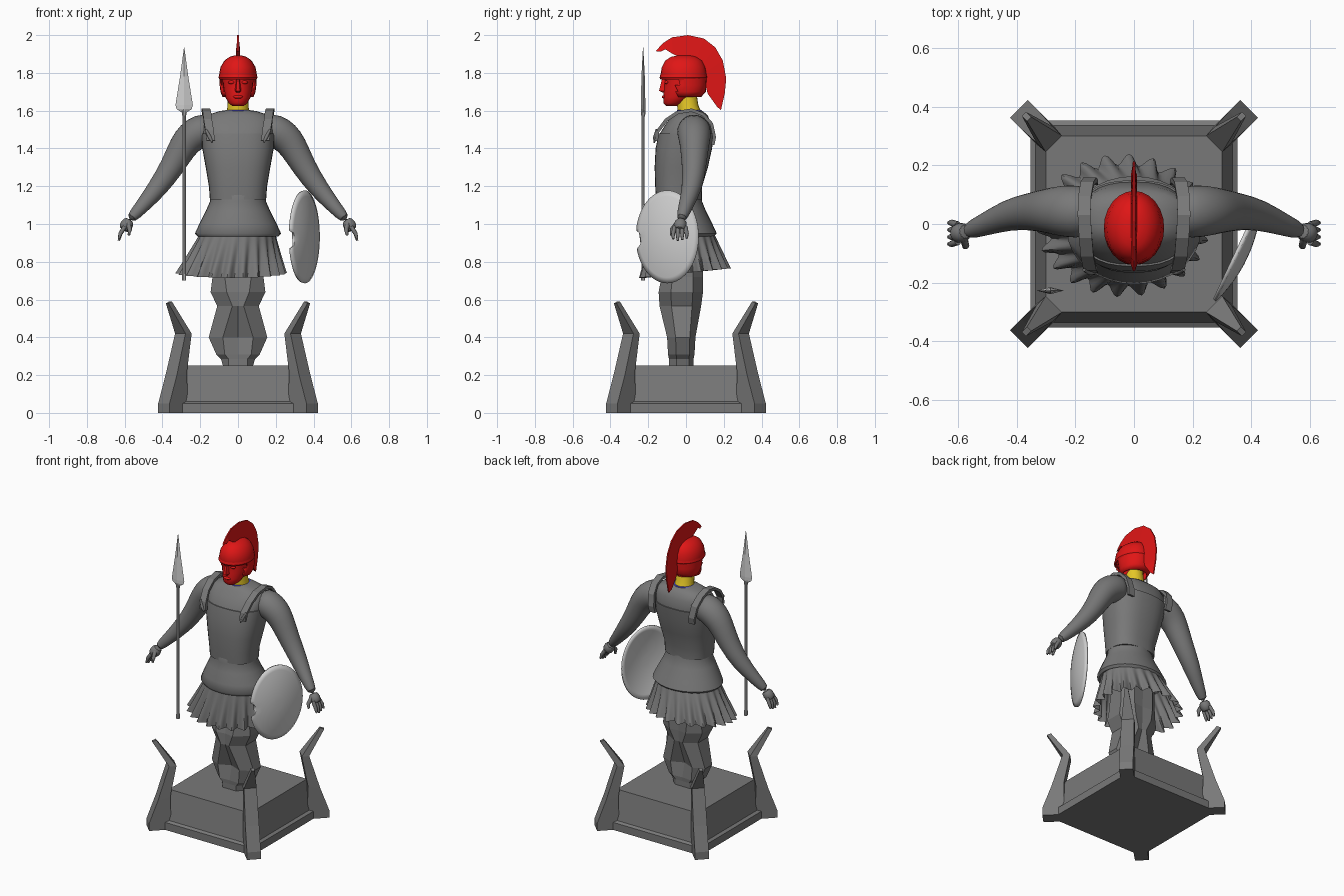
import bpy, bmesh, math
from mathutils import Vector

cube = bpy.data.objects.get("Cube")
if cube:
    bpy.data.objects.remove(cube, do_unlink=True)


def material(name, r, g, b):
    m = bpy.data.materials.new(name)
    m.use_nodes = True
    m.diffuse_color = (r, g, b, 1)
    m.node_tree.nodes["Principled BSDF"].inputs["Base Color"].default_value = (r, g, b, 1)
    return m


STONE = material("stone grey", 0.19, 0.19, 0.19)
STEEL = material("pale steel", 0.62, 0.62, 0.62)
RED = material("helmet red", 0.75, 0.008, 0.008)
GOLD = material("neck yellow", 0.8, 0.58, 0.02)
BLUE = material("collar blue", 0.08, 0.08, 0.7)


def finish(name, bm, mat, smooth=None, subsurf=0):
    bmesh.ops.recalc_face_normals(bm, faces=bm.faces)
    me = bpy.data.meshes.new(name)
    bm.to_mesh(me)
    bm.free()
    me.materials.append(mat)
    ob = bpy.data.objects.new(name, me)
    bpy.context.collection.objects.link(ob)
    if smooth:
        bpy.ops.object.select_all(action="DESELECT")
        ob.select_set(True)
        bpy.context.view_layer.objects.active = ob
        bpy.ops.object.shade_smooth_by_angle(angle=math.radians(smooth))
    if subsurf:
        ob.modifiers.new("round", "SUBSURF").levels = subsurf
        ob.modifiers["round"].render_levels = subsurf
    return ob


def loft(name, rings, mat, smooth=None, caps=True, subsurf=0, drop=None):
    """Skin a list of closed rings; drop(center) removes faces."""
    bm = bmesh.new()
    rows = [[bm.verts.new(p) for p in ring] for ring in rings]
    n = len(rows[0])
    for a, b in zip(rows, rows[1:]):
        for i in range(n):
            j = (i + 1) % n
            bm.faces.new((a[i], a[j], b[j], b[i]))
    if caps:
        bm.faces.new(rows[0])
        bm.faces.new(rows[-1])
    if drop:
        bad = [f for f in bm.faces if drop(f.calc_center_median())]
        bmesh.ops.delete(bm, geom=bad, context="FACES")
    return finish(name, bm, mat, smooth, subsurf)


def oval(z, rx, front, back, n=32, power=2.0, grow=0.0):
    """Horizontal superellipse ring from y=front to y=back."""
    cy, ry, ring = (front + back) / 2, (back - front) / 2 + grow, []
    for i in range(n):
        a = math.tau * i / n
        c, s = math.cos(a), math.sin(a)
        ring.append(((rx + grow) * math.copysign(abs(c) ** (2 / power), c),
                     cy + ry * math.copysign(abs(s) ** (2 / power), s), z))
    return ring


def tube(name, pts, radii, mat, n=12, smooth=60, subsurf=0):
    pts, rings = [Vector(p) for p in pts], []
    for i, p in enumerate(pts):
        d = pts[min(i + 1, len(pts) - 1)] - pts[max(i - 1, 0)]
        q = d.to_track_quat("Z", "Y")
        rings.append([p + q @ Vector((math.cos(math.tau * k / n), math.sin(math.tau * k / n), 0)) * radii[i]
                      for k in range(n)])
    return loft(name, rings, mat, smooth, subsurf=subsurf)


def ball(name, center, size, mat):
    bm = bmesh.new()
    bmesh.ops.create_uvsphere(bm, u_segments=16, v_segments=10, radius=1)
    bmesh.ops.scale(bm, vec=size, verts=bm.verts)
    bmesh.ops.translate(bm, vec=center, verts=bm.verts)
    return finish(name, bm, mat, 60)


# Plinth
def square(h, z):
    return [(-h, -h, z), (h, -h, z), (h, h, z), (-h, h, z)]


loft("plinth", [square(*p) for p in ((.353, 0), (.353, .05), (.335, .06), (.3, .25))], STONE)

# Curved corner horns: height and radius of inner and outer edge, then width
HORN = [(0, .42, 0, .555, .085), (.05, .42, .05, .555, .085), (.22, .424, .2, .5, .085),
        (.42, .386, .42, .432, .078), (.59, .505, .58, .53, .02)]
for sx, sy, label in ((1, 1, "back_left"), (-1, 1, "back_right"), (1, -1, "front_left"), (-1, -1, "front_right")):
    d, t = Vector((sx, sy, 0)).normalized(), Vector((-sy, sx, 0)).normalized()
    rings = []
    for zi, ri, zo, ro, w in HORN:
        a, b = d * ri + Vector((0, 0, zi)), d * ro + Vector((0, 0, zo))
        rings.append([a - t * w / 2, a + t * w / 2, b + t * w / 2, b - t * w / 2])
    loft("horn_" + label, rings, STONE)

# Faceted legs block with a groove down the middle
LEGS = [(.25, .08, .05, -.09, .04, 0), (.285, .09, .05, -.09, .04, 0), (.31, .115, .07, -.095, .045, .005),
        (.4, .155, .08, -.1, .05, .035), (.565, .11, .03, -.14, .08, .005), (.64, .145, .06, -.145, .09, .01),
        (.72, .135, .07, -.13, .09, .01), (.93, .13, .07, -.11, .09, 0)]
rings = []
for z, w, a, f, b, g in LEGS:
    half = [(a, f), (w, f * .55), (w, b * .4), (a, b)]
    rings.append([(0, f + g, z)] + [(x, y, z) for x, y in half] + [(0, b - g, z)]
                 + [(-x, y, z) for x, y in reversed(half)])
loft("legs", rings, STONE)

# Pleated skirt, swung a little to its right
rings = []
for k in range(6):
    t, ring = k / 5, []
    for i in range(176):
        a = math.tau * i / 176
        w = 1 + .085 * t * math.sin(22 * a)
        ring.append((-.037 * t + (.195 + .078 * t) * w * math.cos(a),
                     -.02 + .015 * t + (.165 + .06 * t) * w * math.sin(a),
                     .96 - t * (.22 - .025 * math.sin(a))))
    rings.append(ring)
loft("skirt", rings, STONE, 50, caps=False)

# Flared tunic and waist roll
loft("tunic", [oval(*p) for p in ((.95, .19, -.17, .13), (.935, .215, -.195, .15), (.95, .228, -.205, .163),
                                  (1.0, .205, -.195, .14), (1.07, .17, -.175, .105), (1.12, .148, -.16, .085),
                                  (1.15, .15, -.162, .083), (1.165, .143, -.155, .08))], STONE, 60)

# Chest and shoulders, with the armour shell over it
CHEST = [(1.13, .143, -.153, .077), (1.2, .148, -.157, .08), (1.3, .165, -.16, .11), (1.4, .183, -.155, .132),
         (1.48, .188, -.138, .143)]
TOP = [(1.54, .19, -.1, .13), (1.575, .165, -.07, .115), (1.597, .1, -.05, .09), (1.605, .05, -.03, .06)]
loft("chest", [oval(*p, power=2.5) for p in CHEST + TOP], STONE, 60)
loft("cuirass", [oval(*p, power=2.5, grow=.006) for p in CHEST], STONE, 60)

ARM = [(.13, .04, 1.5), (.2, .042, 1.495), (.25, .045, 1.46), (.29, .045, 1.415), (.35, .043, 1.3),
       (.425, .033, 1.19), (.515, -.005, 1.085), (.575, -.027, 1.02)]
ARM_R = [.085, .092, .088, .078, .065, .055, .037, .029]
STRAP = [(.145, -.158, 1.44), (.15, -.15, 1.49), (.16, -.105, 1.55), (.165, -.045, 1.59), (.17, .03, 1.603),
         (.168, .09, 1.58), (.16, .135, 1.53), (.15, .15, 1.46), (.145, .142, 1.42)]
for s, side in ((1, "left"), (-1, "right")):
    def flip(p):
        return (s * p[0], p[1], p[2])

    tube(side + "_arm", [flip(p) for p in ARM], ARM_R, STONE, 16, subsurf=1)

    # Shoulder strap: flat band over the shoulder
    rings = []
    for i, p in enumerate(STRAP):
        d = (Vector(STRAP[min(i + 1, len(STRAP) - 1)]) - Vector(STRAP[max(i - 1, 0)])).normalized()
        across = Vector((1, 0, 0))
        out = across.cross(d) * .009
        across = across * .022
        rings.append([flip(Vector(p) + v) for v in (-across - out, across - out, across + out, -across + out)])
    loft(side + "_strap", rings, STONE)
    tube(side + "_strap_tie", [flip(p) for p in ((.17, -.155, 1.5), (.15, -.165, 1.46), (.135, -.168, 1.43))],
         [.006, .01, .004], STONE, 8)

    # Hand
    tube(side + "_palm", [flip(p) for p in ((.57, -.025, 1.025), (.59, -.03, .995), (.61, -.035, .965))],
         [.028, .038, .03], STONE, 12, subsurf=1)
    for k in range(4):
        y = -.068 + .024 * k
        tip = .91 + .008 * abs(k - 1.3)
        tube(f"{side}_finger_{k + 1}", [flip(p) for p in ((.6, -.03 + (y + .03) * .8, .985), (.622, y, .95),
                                                         (.631, y, tip))], [.012, .011, .006], STONE, 8)
    tube(side + "_thumb", [flip(p) for p in ((.58, -.05, 1.0), (.573, -.075, .97), (.578, -.078, .94))],
         [.014, .012, .007], STONE, 8)

# Neck and collar
tube("neck", [(0, .02, 1.575), (0, .01, 1.62), (0, 0, 1.7)], [.064, .056, .054], GOLD, 20)
loft("collar", [oval(1.572, .075, -.058, .092, 20), oval(1.602, .067, -.048, .083, 20),
                oval(1.606, .05, -.03, .07, 20)], BLUE, caps=False)

# Face
loft("face", [oval(*p, 20) for p in ((1.625, .03, -.105, -.05), (1.64, .05, -.12, -.01), (1.67, .066, -.12, .03),
                                    (1.71, .076, -.118, .07), (1.76, .082, -.113, .08), (1.8, .08, -.12, .08))], RED, 50)
loft("nose", [[(-w, -.1, z), (w, -.1, z), (w * .5, y, z), (-w * .5, y, z)]
              for z, w, y in ((1.695, .014, -.12), (1.705, .02, -.143), (1.775, .01, -.125))], RED, 40)
ball("lips", (0, -.116, 1.673), (.026, .012, .009), RED)
for s, side in ((1, "left"), (-1, "right")):
    ball(side + "_eye", (s * .034, -.103, 1.75), (.018, .012, .009), RED)

# Helmet, open over the face
HELMET = [(1.672, .082, -.075, .08), (1.7, .093, -.09, .105), (1.735, .097, -.115, .108), (1.772, .099, -.13, .11),
          (1.79, .1, -.135, .11), (1.83, .093, -.128, .103), (1.865, .072, -.11, .085), (1.885, .045, -.08, .055),
          (1.893, .015, -.04, .02)]
helmet = loft("helmet", [oval(*p, 24) for p in HELMET], RED, 40,
              drop=lambda c: c.z < 1.68 or (c.z < 1.772 and c.y < -.05))
shell = helmet.modifiers.new("thickness", "SOLIDIFY")
shell.thickness = .008
loft("brow_rim", [oval(1.765, .098, -.134, .108, 24), oval(1.775, .103, -.14, .113, 24),
                  oval(1.79, .1, -.136, .11, 24)], RED, 30, caps=False)

# Crest: thin plate swept over the helmet
OUTER = [(-.16, 1.915), (-.125, 1.955), (-.075, 1.988), (.01, 2.0), (.095, 1.982), (.155, 1.935),
         (.195, 1.865), (.213, 1.77), (.205, 1.69), (.185, 1.603)]
INNER = [(-.135, 1.912), (-.11, 1.925), (-.07, 1.9), (0, 1.87), (.05, 1.86), (.08, 1.835),
         (.095, 1.8), (.1, 1.75), (.115, 1.69), (.165, 1.62)]
loft("crest", [[(-.011, yi, zi), (.011, yi, zi), (.004, yo, zo), (-.004, yo, zo)]
               for (yo, zo), (yi, zi) in zip(OUTER, INNER)], RED)

# Spear
SX, SY = -.285, -.227
tube("spear_shaft", [(SX, SY, z) for z in (.7, .73, .74, 1.57, 1.58, 1.61)],
     [.011, .011, .009, .009, .012, .012], STEEL, 10, 30)
loft("spear_head", [[(SX - w, SY, z), (SX, SY - t, z), (SX + w, SY, z), (SX, SY + t, z)]
                    for z, w, t in ((1.59, .012, .011), (1.608, .04, .012), (1.63, .046, .012),
                                    (1.78, .022, .009), (1.935, .001, .001))], STEEL)

# Oval domed shield with a notch in its leading edge
along, out = Vector((.425, .905, 0)), Vector((.905, -.425, 0))
middle, notch, rings = Vector((.355, -.1, .932)), Vector((-.197, -.015)), []
for k in range(1, 9):
    r, ring = k / 8, []
    for i in range(64):
        a = math.tau * i / 64
        p = Vector((.184 * r * math.cos(a), .246 * r * math.sin(a)))
        if (p - notch).length < .05:
            p = notch + (p - notch).normalized() * .05
        ring.append(middle + along * p.x + Vector((0, 0, p.y)) + out * .035 * (1 - r * r))
    rings.append(ring)
shield = loft("shield", rings, STEEL, 40, caps=False)
bm = bmesh.new()
bm.from_mesh(shield.data)
bmesh.ops.holes_fill(bm, edges=[e for e in bm.edges if e.is_boundary
                                and (e.verts[0].co - middle).length < .06], sides=0)
bm.to_mesh(shield.data)
bm.free()
rim = shield.modifiers.new("thickness", "SOLIDIFY")
rim.thickness = .012
